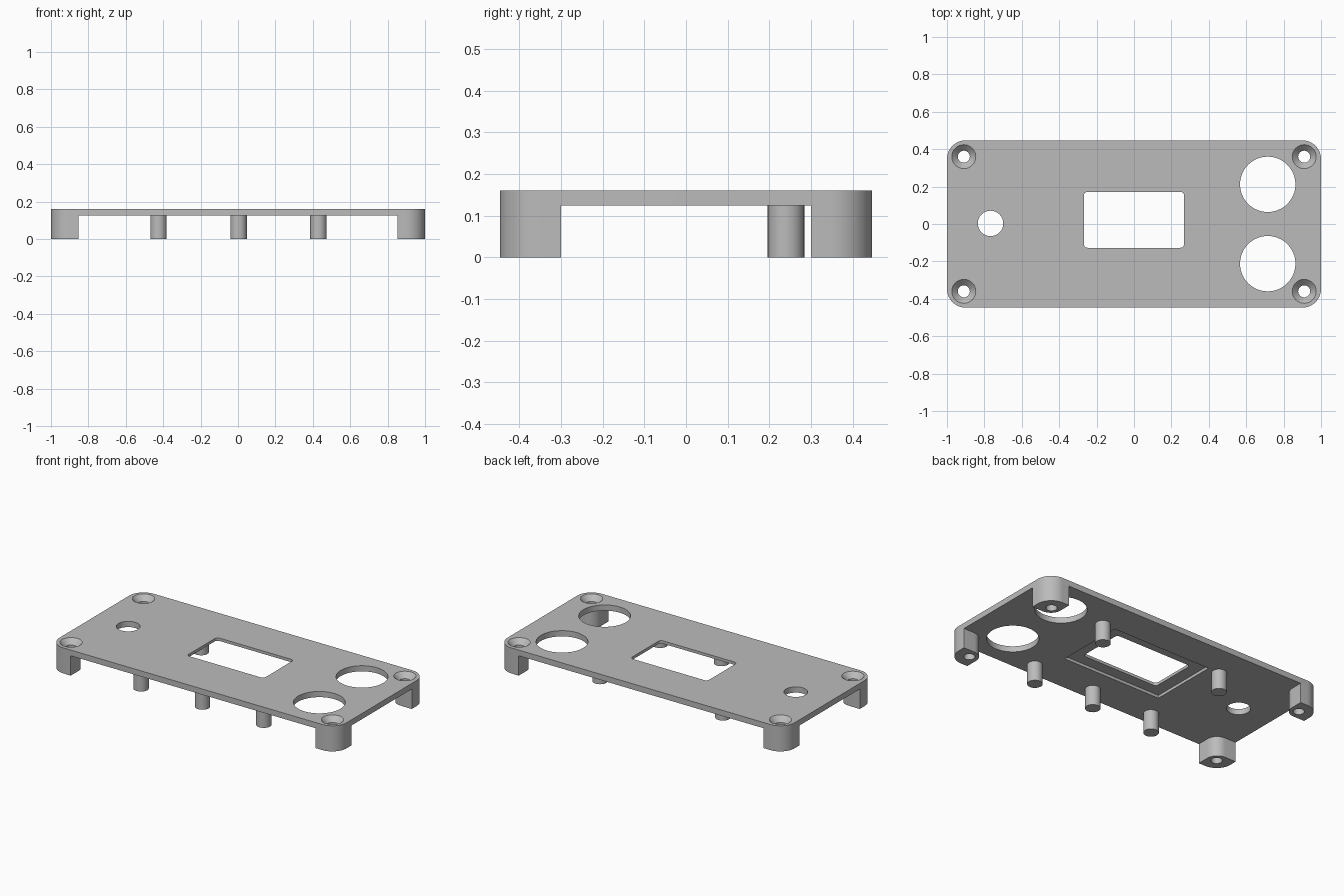
import bpy, bmesh
from math import sin, cos, pi, radians

if "Cube" in bpy.data.objects:
    bpy.data.objects.remove(bpy.data.objects["Cube"])

GREY = bpy.data.materials.new("plain grey")
GREY.use_nodes = True
GREY.diffuse_color = (0.5, 0.5, 0.5, 1)
GREY.node_tree.nodes["Principled BSDF"].inputs["Base Color"].default_value = (0.5, 0.5, 0.5, 1)

TOP, UNDER = 0.161, 0.125          # plate faces
HX, HY, R = 1.0, 0.447, 0.1        # plate half sizes, corner radius
SX, SY = 0.91, 0.36                # screw position


def rounded_rect(x0, x1, y0, y1, radii, seg=12):
    """Outline, with radii given from the +x+y corner anticlockwise."""
    pts = []
    for i, r in enumerate(radii):
        px, sx = ((x1, -1), (x0, 1), (x0, 1), (x1, -1))[i]
        py, sy = ((y1, -1), (y1, -1), (y0, 1), (y0, 1))[i]
        if r == 0:
            pts.append((px, py))
            continue
        for k in range(seg + 1):
            a = (i + k / seg) * pi / 2
            pts.append((px + sx * r + r * cos(a), py + sy * r + r * sin(a)))
    return pts


def circle(x, y, r, n=48):
    return [(x + r * cos(2 * pi * k / n), y + r * sin(2 * pi * k / n)) for k in range(n)]


def loft(name, rings):
    """Closed solid through (outline, z) rings, from bottom to top."""
    bm = bmesh.new()
    loops = [[bm.verts.new((x, y, z)) for x, y in pts] for pts, z in rings]
    for a, b in zip(loops, loops[1:]):
        for i in range(len(a)):
            j = (i + 1) % len(a)
            bm.faces.new((a[i], a[j], b[j], b[i]))
    bm.faces.new(loops[0][::-1])
    bm.faces.new(loops[-1])
    bmesh.ops.recalc_face_normals(bm, faces=bm.faces)
    me = bpy.data.meshes.new(name)
    bm.to_mesh(me)
    bm.free()
    me.materials.append(GREY)
    ob = bpy.data.objects.new(name, me)
    bpy.context.collection.objects.link(ob)
    return ob


def prism(name, pts, z0, z1):
    return loft(name, [(pts, z0), (pts, z1)])


def cut(ob, cutters):
    for c in cutters:
        m = ob.modifiers.new("cut", "BOOLEAN")
        m.operation, m.solver, m.object = "DIFFERENCE", "EXACT", c
    bpy.context.view_layer.update()
    me = bpy.data.meshes.new_from_object(ob.evaluated_get(bpy.context.evaluated_depsgraph_get()))
    ob.modifiers.clear()
    ob.data = me
    for c in cutters:
        bpy.data.objects.remove(c)


def finish(ob):
    bpy.ops.object.select_all(action="DESELECT")
    ob.select_set(True)
    bpy.context.view_layer.objects.active = ob
    bpy.ops.object.shade_smooth_by_angle(angle=radians(30))


CORNERS = [("back_left", 1, 1), ("back_right", -1, 1),
           ("front_right", -1, -1), ("front_left", 1, -1)]

# Face plate with window, round openings and countersunk screw holes
plate = prism("face_plate", rounded_rect(-HX, HX, -HY, HY, [R] * 4), UNDER, TOP)
cutters = [
    prism("window_cutter", rounded_rect(-0.268, 0.268, -0.127, 0.172, [0.02] * 4, 6), 0, 0.3),
    prism("recess_cutter", rounded_rect(-0.345, 0.345, -0.197, 0.242, [0] * 4), 0, UNDER + 0.018),
    prism("large_hole_cutter", circle(0.715, 0.212, 0.148, 64), 0, 0.3),
    prism("large_hole_cutter", circle(0.715, -0.212, 0.148, 64), 0, 0.3),
    prism("small_hole_cutter", circle(-0.767, 0.003, 0.068), 0, 0.3),
]
for _, sx, sy in CORNERS:
    x, y = sx * SX, sy * SY
    cutters.append(loft("screw_cutter", [
        (circle(x, y, 0.032), 0), (circle(x, y, 0.032), TOP - 0.032),
        (circle(x, y, 0.064), TOP), (circle(x, y, 0.064), TOP + 0.1)]))
cut(plate, cutters)
finish(plate)

# Corner feet, rounded on the outer and inner corners, drilled through
for i, (name, sx, sy) in enumerate(CORNERS):
    xs = sorted((sx * 0.852, sx * HX))
    ys = sorted((sy * 0.3, sy * HY))
    radii = [0, 0, 0, 0]
    radii[i] = R
    radii[(i + 2) % 4] = 0.07
    foot = prism(name + "_foot", rounded_rect(*xs, *ys, radii), 0, UNDER)
    cut(foot, [prism("bore_cutter", circle(sx * SX, sy * SY, 0.032), -0.1, 0.3)])
    finish(foot)

# Support posts: three along the front, two at the back
for name, x, y in [("front_right", -0.425, -0.357), ("front_middle", 0.003, -0.357),
                   ("front_left", 0.43, -0.357), ("back_right", -0.425, 0.24),
                   ("back_left", 0.43, 0.24)]:
    finish(prism(name + "_post", circle(x, y, 0.044, 32), 0, UNDER))
